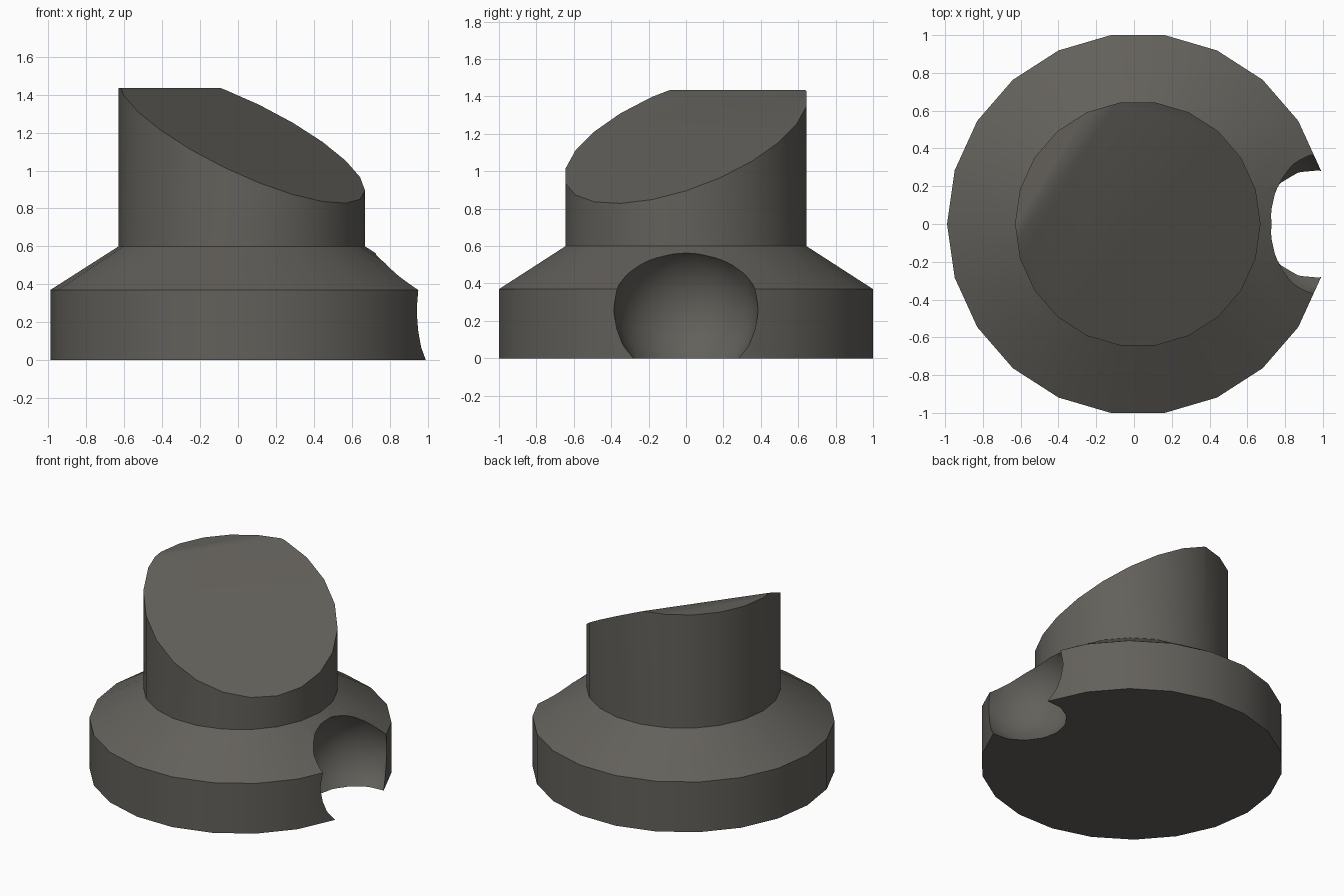
import bpy, bmesh, math
from mathutils import Vector

cube = bpy.data.objects.get("Cube")
if cube:
    bpy.data.objects.remove(cube, do_unlink=True)

SIDES = 22
CENTRE_X = 0.02


def make_material(name, colour):
    mat = bpy.data.materials.new(name)
    mat.use_nodes = True
    mat.diffuse_color = colour
    bsdf = next(n for n in mat.node_tree.nodes if n.type == 'BSDF_PRINCIPLED')
    bsdf.inputs["Base Color"].default_value = colour
    return mat


def make_object(name, bm):
    mesh = bpy.data.meshes.new(name)
    bmesh.ops.recalc_face_normals(bm, faces=bm.faces)
    bm.to_mesh(mesh)
    bm.free()
    obj = bpy.data.objects.new(name, mesh)
    bpy.context.collection.objects.link(obj)
    return obj


grey = make_material("dark warm grey", (0.125, 0.118, 0.105, 1))

# Turned body: wide foot, sloping shoulder, upright post
profile = [(1.01, 0), (1.01, 0.37), (0.65, 0.6), (0.65, 1.435)]
bm = bmesh.new()
rings = []
for radius, z in profile:
    angles = [math.tau * i / SIDES for i in range(SIDES)]
    rings.append([bm.verts.new((CENTRE_X + radius * math.cos(a),
                                radius * math.sin(a), z)) for a in angles])
for low, high in zip(rings, rings[1:]):
    for i in range(SIDES):
        j = (i + 1) % SIDES
        bm.faces.new((low[i], low[j], high[j], high[i]))
bm.faces.new(rings[0][::-1])
bm.faces.new(rings[-1])

# Slanted cut across the post, leaving a small level patch at the high side
cut = bmesh.ops.bisect_plane(
    bm, geom=bm.verts[:] + bm.edges[:] + bm.faces[:],
    plane_co=Vector((0, 0, 1.19)), plane_no=Vector((0.44, -0.32, 1)),
    clear_outer=True)
rim = [g for g in cut["geom_cut"] if isinstance(g, bmesh.types.BMEdge)]
bmesh.ops.edgeloop_fill(bm, edges=rim)
body = make_object("pedestal_body", bm)
body.data.materials.append(grey)

# Round scoop in the side of the foot
bm = bmesh.new()
bmesh.ops.create_icosphere(bm, subdivisions=3, radius=0.388)
bmesh.ops.translate(bm, verts=bm.verts, vec=(0.96, 0, 0.26))
scoop = make_object("scoop_cutter", bm)
scoop.data.materials.append(grey)
scoop.hide_render = True

mod = body.modifiers.new("scoop", 'BOOLEAN')
mod.operation = 'DIFFERENCE'
mod.solver = 'EXACT'
mod.object = scoop
bpy.ops.object.select_all(action='DESELECT')
bpy.context.view_layer.objects.active = body
body.select_set(True)
bpy.ops.object.modifier_apply(modifier=mod.name)
bpy.data.objects.remove(scoop, do_unlink=True)

bpy.ops.object.shade_smooth_by_angle(angle=math.radians(30))
